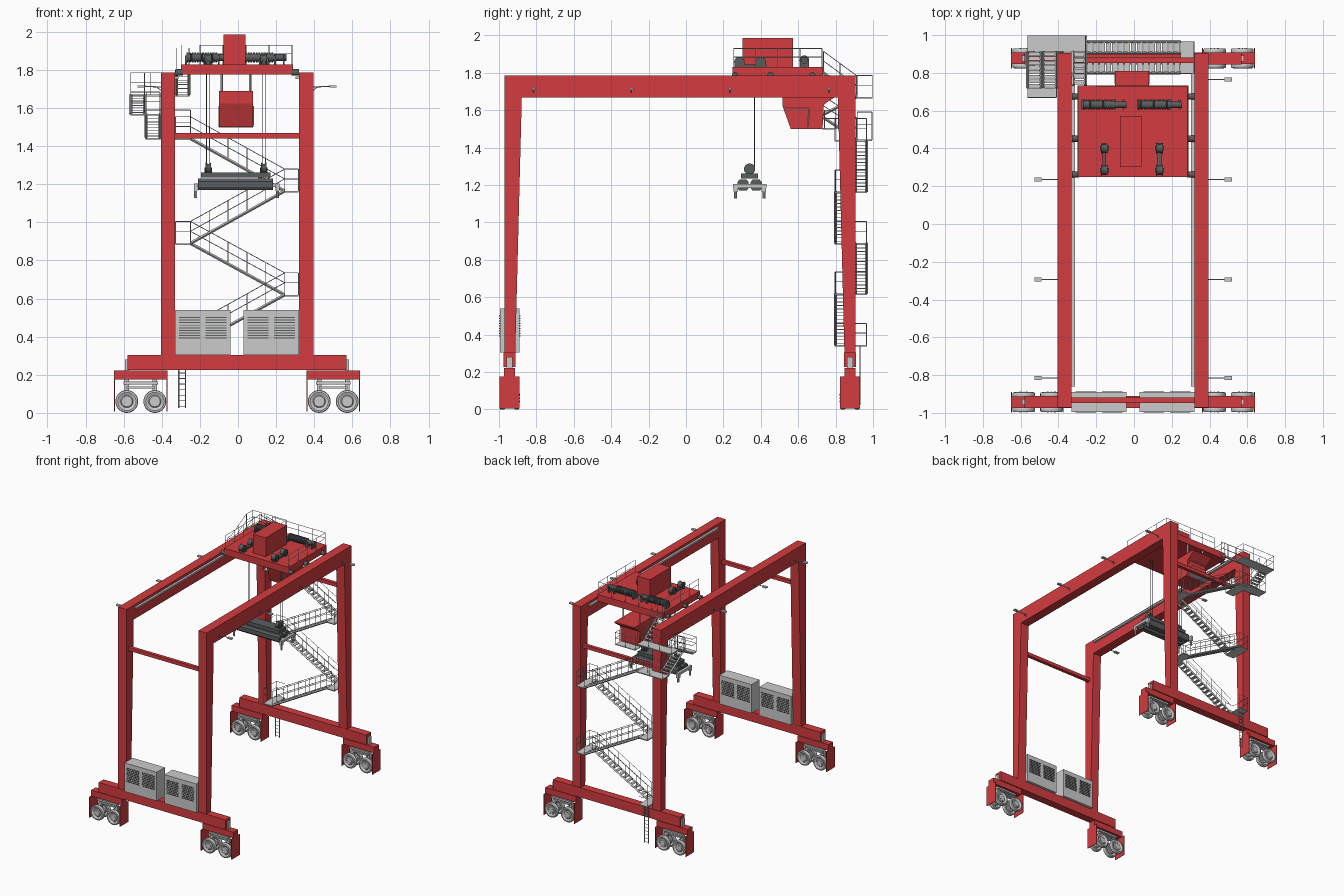
import bpy, bmesh, math
from mathutils import Vector as V, Matrix

if "Cube" in bpy.data.objects:
    bpy.data.objects.remove(bpy.data.objects["Cube"])

def material(name, c):
    m = bpy.data.materials.new(name)
    m.diffuse_color = (*c, 1)
    m.use_nodes = True
    m.node_tree.nodes["Principled BSDF"].inputs["Base Color"].default_value = m.diffuse_color
    return m
RED = material("red_paint", (0.65, 0.045, 0.05))
DARK = material("dark_steel", (0.10, 0.11, 0.11))
GREY = None
XC, YC = -0.005, -0.033            # centre of the portal frame

def part(name, build, mat=GREY, smooth=False):
    b = bmesh.new()
    build(b)
    bmesh.ops.recalc_face_normals(b, faces=b.faces)
    me = bpy.data.meshes.new(name)
    b.to_mesh(me)
    b.free()
    o = bpy.data.objects.new(name, me)
    bpy.context.collection.objects.link(o)
    if mat:
        me.materials.append(mat)
    if smooth:
        bpy.ops.object.select_all(action='DESELECT')
        o.select_set(True)
        bpy.context.view_layer.objects.active = o
        bpy.ops.object.shade_smooth_by_angle(angle=math.radians(35))

def box(b, x0, x1, y0, y1, z0, z1):
    m = Matrix.Translation(((x0+x1)/2, (y0+y1)/2, (z0+z1)/2)) @ Matrix.Diagonal((abs(x1-x0), abs(y1-y0), abs(z1-z0), 1))
    bmesh.ops.create_cube(b, size=1, matrix=m)

def bar(b, p, q, r=0.002, n=4):
    p, q = V(p), V(q)
    d = q - p
    m = Matrix.Translation((p+q)/2) @ d.to_track_quat('Z', 'Y').to_matrix().to_4x4()
    bmesh.ops.create_cone(b, cap_ends=True, segments=n, radius1=r, radius2=r, depth=d.length, matrix=m)

def prism(b, pts, x0, x1):         # y,z outline extruded along x
    lo = [b.verts.new((x0, y, z)) for y, z in pts]
    hi = [b.verts.new((x1, y, z)) for y, z in pts]
    b.faces.new(lo)
    b.faces.new(hi)
    for i in range(len(pts)):
        j = (i+1) % len(pts)
        b.faces.new((lo[i], lo[j], hi[j], hi[i]))

def lathe(b, c, axis, prof, n=24):  # profile of (radius, offset along axis)
    rot = V(axis).to_track_quat('Z', 'Y').to_matrix()
    rings = [[b.verts.new(V(c) + rot @ V((r*math.cos(2*math.pi*k/n), r*math.sin(2*math.pi*k/n), h)))
              for k in range(n)] for r, h in prof]
    for a, d in zip(rings, rings[1:]):
        for k in range(n):
            b.faces.new((a[k], a[(k+1) % n], d[(k+1) % n], d[k]))
    b.faces.new(rings[0])
    b.faces.new(rings[-1])

def rail(b, pts, h=0.115):         # posts with top and middle rails
    up = V((0, 0, h))
    for p, q in zip(pts, pts[1:]):
        p, q = V(p), V(q)
        k = max(1, round((q-p).length/0.11))
        for i in range(k+1):
            s = p.lerp(q, i/k)
            bar(b, s, s+up)
        for f in (0.55, 1):
            bar(b, p+up*f, q+up*f)

def stair(b, p, q, w, n):          # p,q = one edge of the flight, w = sideways vector
    p, q, w = V(p), V(q), V(w)
    flat = V((q.x-p.x, q.y-p.y, 0))/n
    for i in range(n):
        a = p.lerp(q, (i+0.5)/n) - flat*0.42
        e = a + flat*0.84 + w
        box(b, a.x, e.x, a.y, e.y, a.z-0.002, a.z+0.002)
    for s in (V((0, 0, 0)), w):
        bar(b, p+s, q+s, 0.008)
        rail(b, [p+s, q+s])

# portal frames, sill beams and ties
S = (-1, 1)
def portal(b):
    pts = [(-.938, .30), (-.938, 1.786), (.938, 1.786), (.938, .30),
           (.88, .30), (.845, 1.668), (-.845, 1.668), (-.88, .30)]
    for s in S:
        prism(b, [(YC+y, z) for y, z in pts], XC+s*.3625-.0375, XC+s*.3625+.0375)
part("portal_frames", portal, RED)

def sills(b):
    for s in S:
        y = YC+s*.91
        box(b, XC-.575, XC+.575, y-.032, y+.032, .226, .305)
        box(b, XC-.33, XC+.33, YC+s*.9-.014, YC+s*.9+.014, 1.44, 1.468)
part("sill_and_tie_beams", sills, RED)

def caps(b):
    for s in S:
        for t in S:
            box(b, XC+t*.57, XC+t*.588, YC+s*.91-.016, YC+s*.91+.016, .222, .28)
part("sill_end_caps", caps)

# bogies with guards, axle carriers and wheels
corners = [(XC+t*.505, YC+s*.91) for s in S for t in S]
def bogies(b):
    for x, y in corners:
        box(b, x-.14, x+.14, y-.03, y+.03, .174, .222)
        for t in S:
            X = x+t*.138
            box(b, X-.002, X+.002, y-.054, y+.054, .006, .176)
part("bogie_beams_and_guards", bogies, RED)

def carriers(b):
    for x, y in corners:
        box(b, x-.09, x+.09, y-.026, y+.026, .15, .164)
        box(b, x-.075, x+.075, y-.02, y+.02, .128, .138)
        for t in S:
            X = x+t*.0735
            box(b, X-.012, X+.012, y-.012, y+.012, .06, .175)
            bar(b, (X, y-.05, .06), (X, y+.05, .06), .012, 12)
part("axle_carriers", carriers)

def wheels(b):
    prof = [(.010, -.014), (.028, -.014), (.033, -.008), (.048, -.015), (.057, -.013), (.06, -.008)]
    prof += [(r, -h) for r, h in reversed(prof)]
    for x, y in corners:
        for t in S:
            for u in S:
                lathe(b, (x+t*.0735, y+u*.038, .06), (0, 1, 0), prof, 28)
                for k in range(8):
                    a = k*math.pi/4
                    c = V((x+t*.0735+.021*math.cos(a), y+u*.038, .06+.021*math.sin(a)))
                    bar(b, c-V((0, .017, 0)), c+V((0, .017, 0)), .003, 6)
part("wheels", wheels, smooth=True)

# power cabinets on the front sill
CAB = ((-.33, -.04), (.03, .32))
def cabinets(b):
    for x0, x1 in CAB:
        box(b, x0, x1, -.995, -.89, .305, .54)
part("power_cabinets", cabinets)
def louvres(b):
    for x0, x1 in CAB:
        for k in (.02, .16):
            for i in range(9):
                z = .39+i*.0135
                for y in (-.996, -.889):
                    box(b, x0+k, x0+k+.11, y-.003, y+.003, z, z+.005)
part("cabinet_louvres", louvres, DARK)

# trolley rails and floodlights
def rails(b):
    for s in S:
        box(b, XC+s*.308, XC+s*.327, -.86, .80, 1.752, 1.766)
part("trolley_rails", rails)
def lamps(b):
    for s in S:
        for y in (-.815, -.293, .235, .765):
            if s < 0 and y > .7:
                continue
            x = XC+s*.395
            bar(b, (x, y, 1.71), (x+s*.10, y, 1.715), .003, 6)
            bar(b, (x, y, 1.69), (x+s*.03, y, 1.712), .002)
            box(b, x+s*.09, x+s*.128, y-.011, y+.011, 1.708, 1.718)
part("floodlights", lamps)

# trolley, machine house and driver cabin
part("trolley_deck", lambda b: box(b, -.30, .288, .248, .732, 1.775, 1.83), RED)
part("machine_house", lambda b: box(b, -.075, .04, .302, .572, 1.83, 1.985), RED)
def cabin(b):
    prism(b, [(.515, 1.69), (.515, 1.625), (.56, 1.5), (.73, 1.5), (.737, 1.63), (.81, 1.68), (.81, 1.69)], -.10, .08)
part("driver_cabin", cabin, RED)
def cabin_trim(b):
    for x in (-.101, .081):
        bar(b, (x, .52, 1.61), (x, .66, 1.61))
        bar(b, (x, .66, 1.61), (x, .65, 1.51))
    for x in (-.085, .065):
        for y in (.54, .72):
            bar(b, (x, y, 1.68), (x, y, 1.78), .006)
    box(b, -.10, .08, .73, .80, 1.498, 1.504)
    rail(b, [(-.10, .74, 1.5), (-.10, .80, 1.5), (.08, .80, 1.5), (.08, .74, 1.5)], .1)
part("cabin_hangers_and_balcony", cabin_trim)
def trolley_rail(b):
    rail(b, [(-.295, .727, 1.83), (-.295, .255, 1.83)], .1)
    rail(b, [(.283, .255, 1.83), (.283, .727, 1.83), (-.2, .727, 1.83)], .1)
part("trolley_railing", trolley_rail)

# hoist drums, sheaves and trolley rollers
HX = (-.157, .135)
def hoist(b):
    for x0, x1 in ((-.27, -.105), (.025, .19)):
        prof = []
        for i in range(12):
            h = (x1-x0)*i/12
            prof += [(.027, h), (.027, h+.008), (.021, h+.0085), (.021, h+.0132)]
        lathe(b, (x0, .632, 1.866), (1, 0, 0), prof, 18)
        bar(b, (x1-.005, .632, 1.866), (x1+.065, .632, 1.866), .018, 14)
        for x in (x0-.004, x1+.004, x1+.05):
            box(b, x-.005, x+.005, .606, .658, 1.83, 1.875)
    for x in HX:
        for y in (.40, .285):
            lathe(b, (x, y, 1.857), (1, 0, 0), [(.028, -.018), (.022, -.006), (.022, .006), (.028, .018)], 18)
            box(b, x-.024, x+.024, y-.012, y+.012, 1.83, 1.862)
        box(b, x-.01, x+.01, .26, .43, 1.83, 1.845)
    for s in S:
        for y in (.262, .452, .675):
            bar(b, (XC+s*.285, y, 1.787), (XC+s*.324, y, 1.787), .017, 14)
part("hoist_drums_and_sheaves", hoist, DARK, True)
def ropes(b):
    for x in HX:
        for d in (-.008, .008):
            bar(b, (x+d, .367, 1.84), (x+d, .367, 1.285), .0022, 6)
part("hoist_ropes", ropes, DARK)

# spreader hanging under the trolley
def spreader(b):
    box(b, -.195, .17, .295, .385, 1.235, 1.262)
    for y in (.305, .375):
        prism(b, [(y-.03, 1.185), (y-.03, 1.215), (y-.018, 1.23), (y+.018, 1.23), (y+.03, 1.215),
                  (y+.03, 1.185), (y+.02, 1.17), (y-.02, 1.17)], -.21, .185)
    for x in HX:
        lathe(b, (x, .34, 1.285), (1, 0, 0), [(.03, -.014), (.023, -.004), (.023, .004), (.03, .014)], 18)
        box(b, x-.02, x+.02, .325, .355, 1.25, 1.287)
part("spreader", spreader, DARK)
def spreader_ends(b):
    for x in (-.222, .208):
        box(b, x-.01, x+.01, .252, .43, 1.185, 1.205)
        for y in (.265, .417):
            box(b, x-.01, x+.01, y-.012, y+.012, 1.165, 1.19)
            bar(b, (x, y, 1.17), (x, y, 1.127), .008, 8)
    for y in (.30, .38):
        box(b, -.225, .21, y-.01, y+.01, 1.187, 1.203)
part("spreader_end_arms", spreader_ends)

# zigzag stairs on the back side, alternating between two lanes
def stairs(b):
    zs = (.345, .62, .89, 1.165, 1.44)
    for i in range(4):
        x0, x1 = (-.25, .245) if i % 2 == 0 else (.245, -.25)
        stair(b, (x0, .80 if i % 2 == 0 else .905, zs[i]), (x1, .80 if i % 2 == 0 else .905, zs[i+1]), (0, .06, 0), 15)
    for i, z in enumerate(zs):
        a, e = (-.25, -.328) if i % 2 == 0 else (.245, .317)
        box(b, a, e, .795, .967, z-.008, z)
        rail(b, [(a, .797, z), (e, .797, z), (e, .965, z), (a, .965, z)])
part("zigzag_stairs", stairs)

# upper stairs wrapping round the leg
def upper(b):
    box(b, -.485, -.25, .912, .995, 1.434, 1.442)
    rail(b, [(-.25, .995, 1.44), (-.485, .995, 1.44), (-.485, .915, 1.44)], .15)
    stair(b, (-.482, .912, 1.445), (-.482, .72, 1.57), (.072, 0, 0), 8)
    box(b, -.565, -.41, .67, .72, 1.562, 1.57)
    rail(b, [(-.41, .72, 1.57), (-.41, .67, 1.57), (-.563, .67, 1.57), (-.563, .72, 1.57)])
    stair(b, (-.563, .72, 1.57), (-.563, .912, 1.67), (.072, 0, 0), 8)
    box(b, -.565, -.255, .912, .998, 1.662, 1.67)
    rail(b, [(-.563, .915, 1.67), (-.563, .996, 1.67), (-.257, .996, 1.67), (-.257, .915, 1.67)])
    stair(b, (-.322, .912, 1.67), (-.322, .735, 1.80), (.065, 0, 0), 6)
part("upper_stairs", upper)

# access ladder below the first landing
def ladder(b):
    for x in (-.311, -.275):
        bar(b, (x, .93, .025), (x, .93, .345), .003)
    for i in range(11):
        bar(b, (-.311, .93, .035+i*.029), (-.275, .93, .035+i*.029), .002)
part("access_ladder", ladder)
